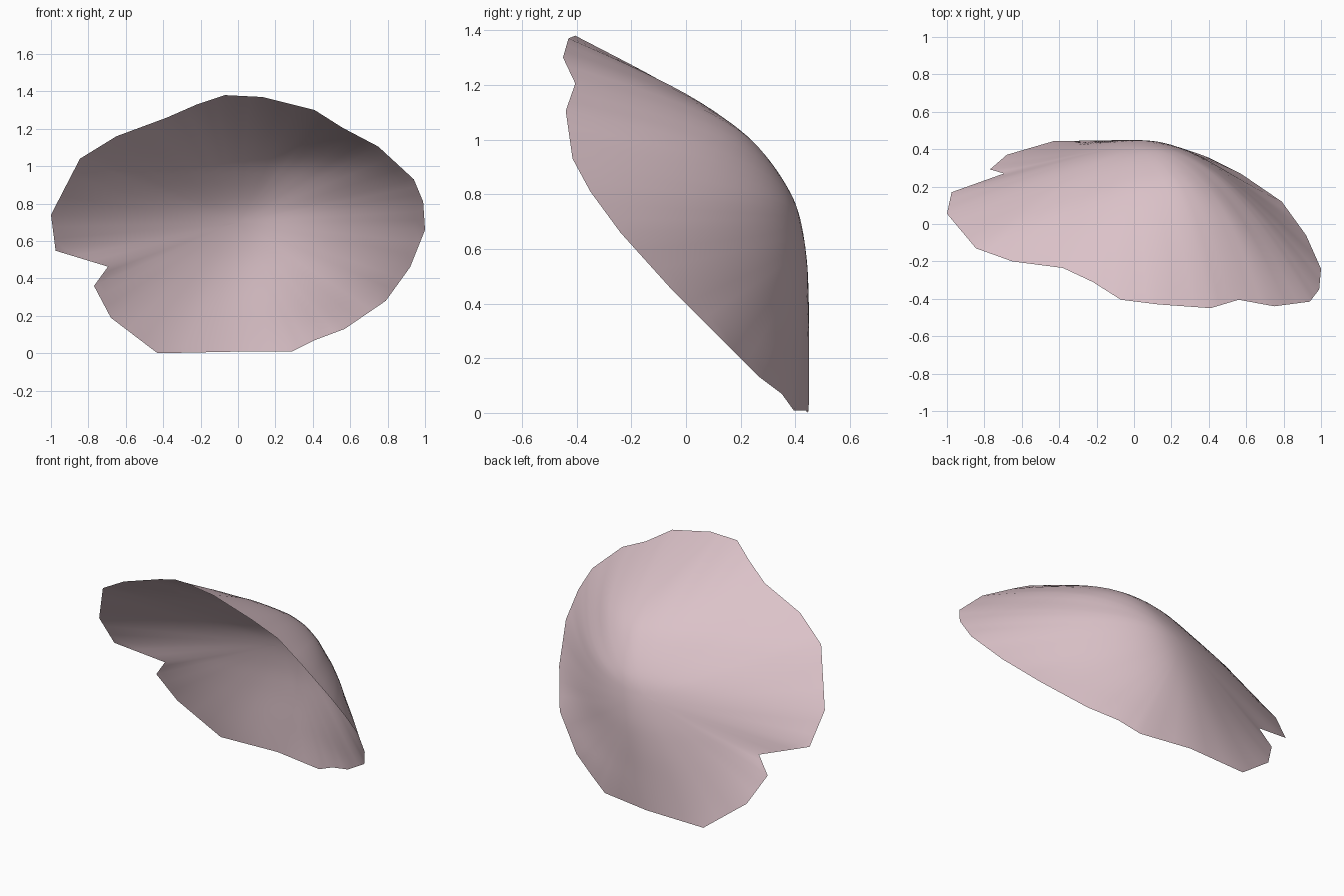
import bpy, bmesh, math

if "Cube" in bpy.data.objects:
    bpy.data.objects.remove(bpy.data.objects["Cube"])

# Ragged rim of the shell: (x, y, z), clockwise from the top
RIM = [(-.07, -.405, 1.38), (.13, -.43, 1.37), (.41, -.45, 1.30), (.56, -.405, 1.205),
       (.75, -.44, 1.105), (.94, -.415, .93), (.99, -.35, .81), (1.0, -.24, .66),
       (.92, -.06, .46), (.79, .12, .28), (.57, .27, .13), (.41, .35, .07),
       (.285, .395, .008), (-.04, .449, .008), (-.43, .443, 0), (-.68, .37, .19),
       (-.77, .292, .36), (-.695, .27, .463), (-.975, .17, .548), (-1.0, .055, .74),
       (-.845, -.13, 1.04), (-.65, -.2, 1.16), (-.38, -.235, 1.26), (-.22, -.31, 1.33)]

# Curves along z: ridge depth, ridge position in x, fall-off to right and left
RIDGE = [(0, .45), (.2, .45), (.4, .45), (.55, .443), (.7, .42), (.8, .385),
         (.93, .3), (1.04, .195), (1.17, 0), (1.38, -.41)]
RIDGE_X = [(0, 0), (.3, 0), (.66, .08), (.93, .15), (1.05, .145), (1.2, .09), (1.38, 0)]
FALL_RIGHT = [(0, .78), (.2, .8), (.46, 1.08), (.66, 1.35), (.93, 1.82), (1.2, 2.05), (1.38, 1.9)]
FALL_LEFT = [(0, .05), (.19, .168), (.36, .28), (.5, .345), (.74, .39), (1.04, .424),
             (1.16, .39), (1.26, .25), (1.38, 0)]


def curve(pts, z):
    """Smooth cubic interpolation through the points."""
    z = min(max(z, pts[0][0]), pts[-1][0])
    i = 0
    while i < len(pts) - 2 and z > pts[i + 1][0]:
        i += 1

    def slope(k):
        a, b = pts[max(k - 1, 0)], pts[min(k + 1, len(pts) - 1)]
        return (b[1] - a[1]) / (b[0] - a[0])
    (z0, v0), (z1, v1) = pts[i], pts[i + 1]
    h = z1 - z0
    t = (z - z0) / h
    return ((2*t**3 - 3*t*t + 1) * v0 + (t**3 - 2*t*t + t) * h * slope(i)
            + (3*t*t - 2*t**3) * v1 + (t**3 - t*t) * h * slope(i + 1))


def depth(x, z):
    u = x - curve(RIDGE_X, z)
    fall, soft = (FALL_RIGHT, .6) if u > 0 else (FALL_LEFT, .25)
    return curve(RIDGE, z) - curve(fall, z) * (math.hypot(u, soft) - soft)


# Rim with each side split in three
SPLIT, RINGS, CX, CZ = 3, 20, 0.0, 0.7
rim = []
for a, b in zip(RIM, RIM[1:] + RIM[:1]):
    for k in range(SPLIT):
        rim.append([p + (q - p) * k / SPLIT for p, q in zip(a, b)])

# Shell surface: rings growing from the middle out to the rim
bm = bmesh.new()
centre = bm.verts.new((CX, depth(CX, CZ), CZ))
rings = []
for r in range(1, RINGS + 1):
    t = r / RINGS
    ring = []
    for x, y, z in rim:
        px, pz = CX + (x - CX) * t, CZ + (z - CZ) * t
        ring.append(bm.verts.new((px, depth(px, pz) + (y - depth(x, z)) * t**3, pz)))
    rings.append(ring)
n = len(rim)
for i in range(n):
    j = (i + 1) % n
    bm.faces.new((centre, rings[0][i], rings[0][j]))
    for inner, outer in zip(rings, rings[1:]):
        bm.faces.new((inner[i], outer[i], outer[j], inner[j]))
for f in bm.faces:
    f.smooth = True
# Outside of the shell faces back and up
bm.normal_update()
if sum(f.normal.y for f in bm.faces) < 0:
    bmesh.ops.reverse_faces(bm, faces=bm.faces[:])

mesh = bpy.data.meshes.new("shell_fragment")
bm.to_mesh(mesh)
bm.free()
mat = bpy.data.materials.new("dusty pink")
mat.diffuse_color = (.71, .54, .58, 1)
mat.use_nodes = True
mat.node_tree.nodes["Principled BSDF"].inputs["Base Color"].default_value = mat.diffuse_color
mesh.materials.append(mat)
shell = bpy.data.objects.new("shell_fragment", mesh)
bpy.context.collection.objects.link(shell)
